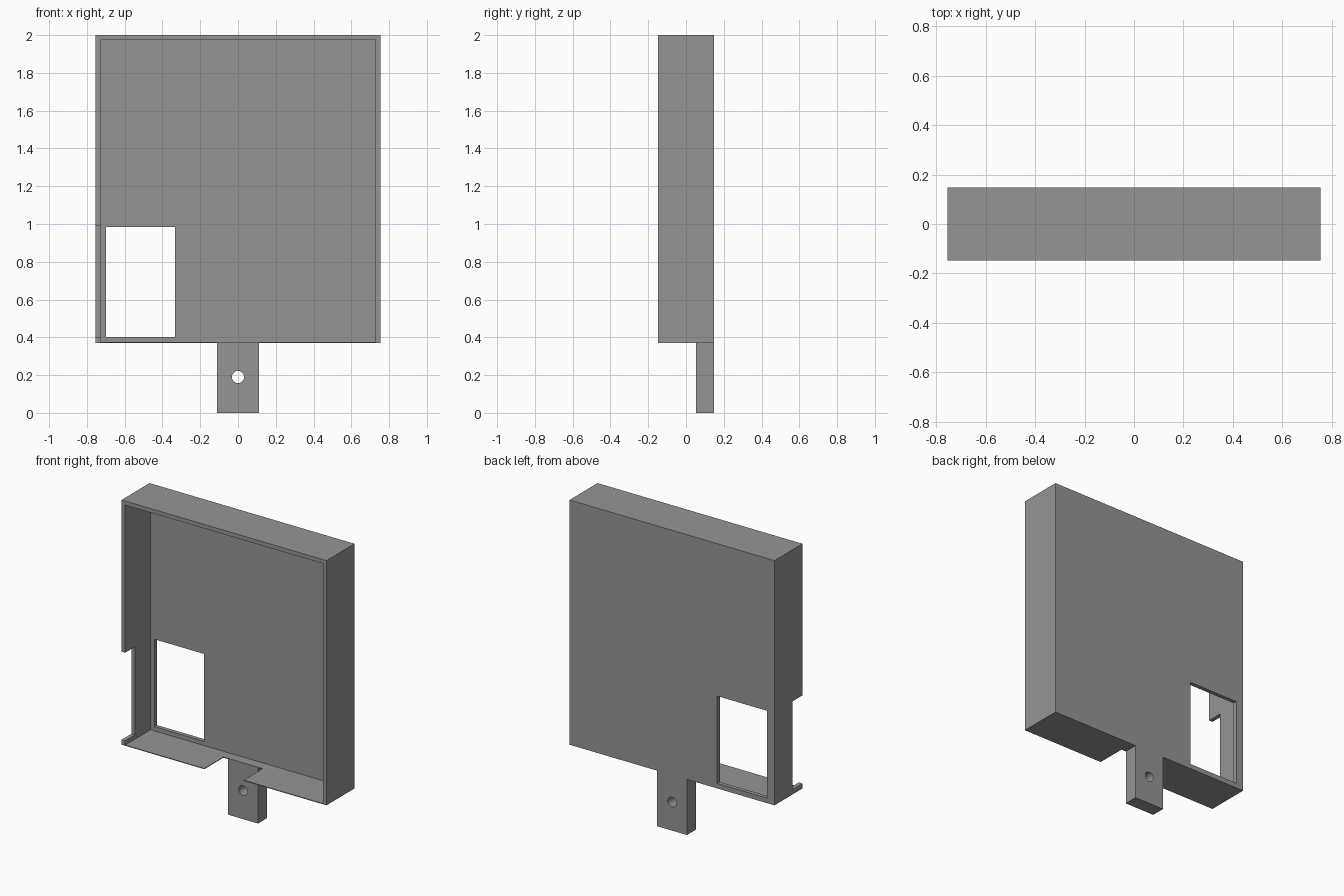
import bpy, math

if "Cube" in bpy.data.objects:
    bpy.data.objects.remove(bpy.data.objects["Cube"])

grey = bpy.data.materials.new("plain grey")
grey.diffuse_color = (0.3, 0.3, 0.3, 1)
grey.use_nodes = True
grey.node_tree.nodes["Principled BSDF"].inputs["Base Color"].default_value = grey.diffuse_color

W, D = 0.755, 0.147          # half width, half depth
BOTTOM, TOP = 0.37, 2.0      # tray height range
WALL, FLOOR = 0.027, 0.005   # wall and thin floor thickness
TAB_Y = 0.053                # front of the mounting tab


def box(name, x0, x1, y0, y1, z0, z1):
    bpy.ops.mesh.primitive_cube_add(size=1, location=((x0+x1)/2, (y0+y1)/2, (z0+z1)/2))
    ob = bpy.context.object
    ob.name = name
    ob.scale = (x1-x0, y1-y0, z1-z0)
    bpy.ops.object.transform_apply(location=True, rotation=False, scale=True)
    ob.data.materials.append(grey)
    return ob


def cut(target, cutter):
    mod = target.modifiers.new(cutter.name, 'BOOLEAN')
    mod.operation = 'DIFFERENCE'
    mod.solver = 'EXACT'
    mod.object = cutter
    bpy.context.view_layer.objects.active = target
    bpy.ops.object.modifier_apply(modifier=mod.name)
    bpy.data.objects.remove(cutter)


# open-fronted tray with a thin floor
tray = box("tray", -W, W, -D, D, BOTTOM, TOP)
cut(tray, box("cavity", -W+WALL, W-WALL, -D-0.1, D-WALL, BOTTOM+FLOOR, TOP-WALL))

# rectangular window through the back panel
cut(tray, box("window", -0.70, -0.333, 0.08, D+0.1, 0.403, 0.985))

# notch in the front edge of the left wall
cut(tray, box("side_notch", -W-0.1, -W+WALL+0.01, -D-0.1, -0.043, 0.403, 0.99))

# notch in the floor in front of the tab
cut(tray, box("floor_notch", -0.145, 0.145, -D-0.1, TAB_Y, BOTTOM-0.1, BOTTOM+FLOOR+0.02))

# mounting tab with a screw hole
tab = box("mounting_tab", -0.11, 0.11, TAB_Y, D, 0, BOTTOM)
bpy.ops.mesh.primitive_cylinder_add(vertices=32, radius=0.032, depth=0.5,
                                    location=(0, 0.1, 0.19), rotation=(math.pi/2, 0, 0))
cut(tab, bpy.context.object)
bpy.ops.object.select_all(action='DESELECT')
tab.select_set(True)
bpy.context.view_layer.objects.active = tab
bpy.ops.object.shade_smooth_by_angle(angle=math.radians(30))
